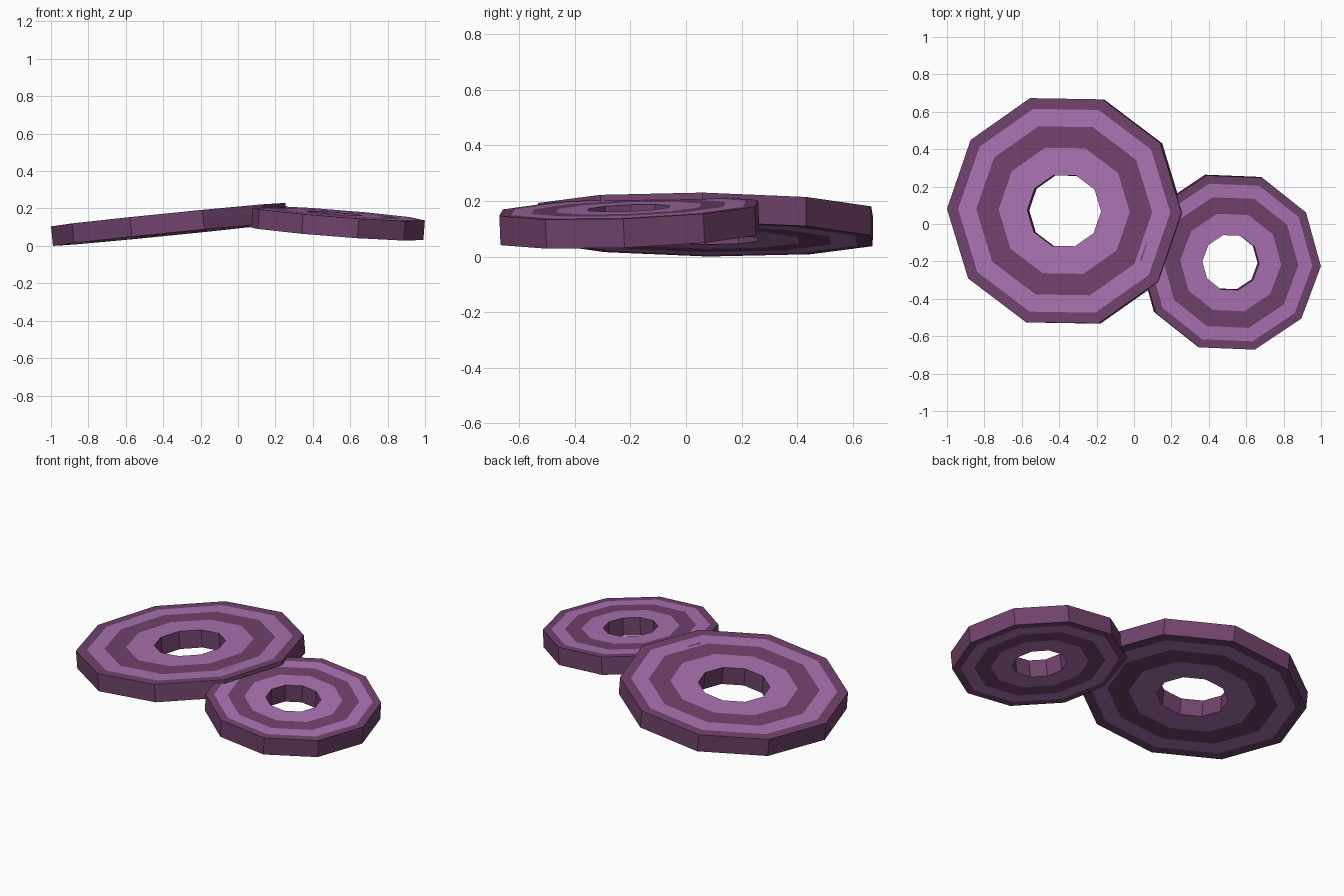
import bpy, bmesh, math
from mathutils import Vector, Matrix

if "Cube" in bpy.data.objects:
    bpy.data.objects.remove(bpy.data.objects["Cube"])

SIDES = 10
THICKNESS = 0.105
RING_FRACTIONS = [0.315, 0.56, 0.75, 0.905, 1.0]   # hole edge to outer rim


def material(name, rgb):
    m = bpy.data.materials.new(name)
    m.diffuse_color = (*rgb, 1.0)
    m.use_nodes = True
    m.node_tree.nodes["Principled BSDF"].inputs["Base Color"].default_value = m.diffuse_color
    return m


plum = material("dark plum", (0.165, 0.056, 0.15))
lilac = material("light purple", (0.40, 0.17, 0.44))


def striped_disc(name, centre, radius, spin, slope_x, slope_y):
    """Decagonal ring with alternating stripes on both flat faces, tilted to the given slopes."""
    bm = bmesh.new()

    def loop(r, z):
        return [bm.verts.new((r * math.cos(2 * math.pi * i / SIDES),
                              r * math.sin(2 * math.pi * i / SIDES), z))
                for i in range(SIDES)]

    h = THICKNESS / 2
    top = [loop(radius * f, h) for f in RING_FRACTIONS]
    bottom = [loop(radius * f, -h) for f in RING_FRACTIONS]
    # closed cross-section: top outwards, bottom inwards, back to the hole
    loops = top + bottom[::-1]
    # light, dark, light, dark / outer wall / dark, light, dark, light / hole wall
    colours = [1, 0, 1, 0, 0, 0, 1, 0, 1, 0]
    for k, colour in enumerate(colours):
        a, b = loops[k], loops[(k + 1) % len(loops)]
        for i in range(SIDES):
            j = (i + 1) % SIDES
            bm.faces.new((a[i], b[i], b[j], a[j])).material_index = colour
    bmesh.ops.recalc_face_normals(bm, faces=bm.faces)

    mesh = bpy.data.meshes.new(name)
    bm.to_mesh(mesh)
    bm.free()
    mesh.materials.append(plum)
    mesh.materials.append(lilac)
    obj = bpy.data.objects.new(name, mesh)
    bpy.context.collection.objects.link(obj)
    normal = Vector((-slope_x, -slope_y, 1)).normalized()
    tilt = Vector((0, 0, 1)).rotation_difference(normal).to_matrix().to_4x4()
    obj.matrix_world = (Matrix.Translation(centre) @ tilt
                        @ Matrix.Rotation(math.radians(spin), 4, 'Z'))
    return obj


# large disc resting on its left edge, small disc leaning under its right edge
striped_disc("large_disc", (-0.368, 0.07, 0.115), 0.63, -1.0, 0.10, -0.012)
striped_disc("small_disc", (0.513, -0.204, 0.122), 0.484, -2.4, -0.078, 0.04)
